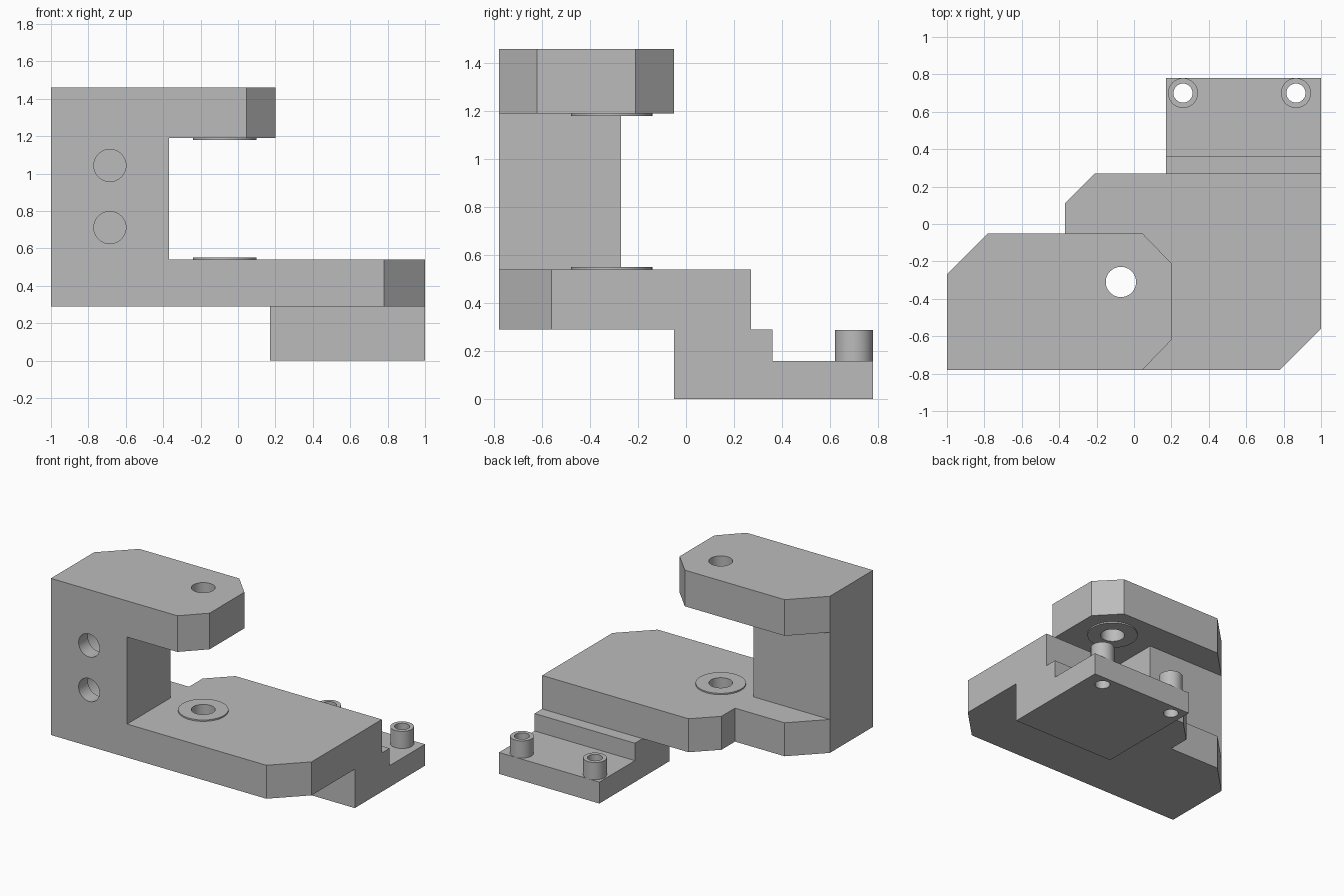
import bpy
import bmesh
from math import radians
from mathutils import Matrix, Vector

cube = bpy.data.objects.get("Cube")
if cube:
    bpy.data.objects.remove(cube, do_unlink=True)

grey = bpy.data.materials.new("Machined grey")
grey.use_nodes = True
colour = (0.5, 0.5, 0.5, 1)
grey.diffuse_color = colour
grey.node_tree.nodes["Principled BSDF"].inputs["Base Color"].default_value = colour


def make_object(name, bm):
    bmesh.ops.recalc_face_normals(bm, faces=bm.faces)
    mesh = bpy.data.meshes.new(name)
    bm.to_mesh(mesh)
    bm.free()
    mesh.materials.append(grey)
    obj = bpy.data.objects.new(name, mesh)
    bpy.context.collection.objects.link(obj)
    return obj


def prism(name, points, offset):
    """Extrude a closed 3D outline along an offset."""
    bm = bmesh.new()
    face = bm.faces.new([bm.verts.new(p) for p in points])
    result = bmesh.ops.extrude_face_region(bm, geom=[face], use_keep_orig=True)
    verts = [v for v in result["geom"] if isinstance(v, bmesh.types.BMVert)]
    bmesh.ops.translate(bm, verts=verts, vec=offset)
    return make_object(name, bm)


def slab(name, outline, bottom, top):
    return prism(name, [(x, y, bottom) for x, y in outline], (0, 0, top - bottom))


def rod(name, start, end, radius):
    """Cylinder between two points."""
    start, end = Vector(start), Vector(end)
    axis = end - start
    turn = axis.to_track_quat("Z", "Y").to_matrix().to_4x4()
    bm = bmesh.new()
    bmesh.ops.create_cone(bm, cap_ends=True, segments=48, radius1=radius, radius2=radius,
                          depth=axis.length,
                          matrix=Matrix.Translation((start + end) / 2) @ turn)
    return make_object(name, bm)


def combine(target, other, operation):
    """Apply a boolean and discard the second solid."""
    mod = target.modifiers.new("Combine", "BOOLEAN")
    mod.operation, mod.solver, mod.object = operation, "EXACT", other
    bpy.context.view_layer.objects.active = target
    bpy.ops.object.modifier_apply(modifier=mod.name)
    bpy.data.objects.remove(other, do_unlink=True)


def smooth(obj):
    bpy.ops.object.select_all(action="DESELECT")
    obj.select_set(True)
    bpy.context.view_layer.objects.active = obj
    bpy.ops.object.shade_smooth_by_angle(angle=radians(30))


# Main dimensions
front, shelf_low, shelf_top, arm_low, arm_top = -0.78, 0.29, 0.54, 1.19, 1.46
column_back = -0.27

# Lower shelf with chamfered corners
body = slab("clamp_body", [(-1, front), (0.78, front), (1, -0.56), (1, 0.27), (-0.21, 0.27),
                           (-0.37, 0.11), (-0.37, -0.05), (-0.78, -0.05), (-1, -0.27)],
            shelf_low, shelf_top)

# Upright column, upper arm and stepped rear foot
column = slab("column", [(-1, front), (-0.37, front), (-0.37, column_back), (-1, column_back)],
              shelf_top, arm_low)
arm = slab("upper_arm", [(-1, front), (0.045, front), (0.2, -0.62), (0.2, -0.21),
                         (0.045, -0.05), (-0.78, -0.05), (-1, -0.27)], arm_low, arm_top)
step = [(-0.05, 0), (0.78, 0), (0.78, 0.16), (0.36, 0.16), (0.36, shelf_low), (-0.05, shelf_low)]
foot = prism("rear_foot", [(0.17, y, z) for y, z in step], (0.83, 0, 0))
for part in (column, arm, foot):
    combine(body, part, "UNION")

# Column bolt holes, counterbored from the back
for z in (0.711, 1.043):
    combine(body, rod("bolt_hole", (-0.685, -0.9, z), (-0.685, -0.5, z), 0.086), "DIFFERENCE")
    combine(body, rod("counterbore", (-0.685, -0.67, z), (-0.685, column_back, z), 0.167),
            "DIFFERENCE")

# Vertical bore through arm and shelf
bore = (-0.07, -0.31)
combine(body, rod("bore", (*bore, 0.2), (*bore, 1.6), 0.081), "DIFFERENCE")

# Hollow locating pegs on the foot
pegs = [(0.262, 0.7), (0.866, 0.7)]
for x, y in pegs:
    combine(body, rod("peg_hole", (x, y, -0.1), (x, y, 0.4), 0.051), "DIFFERENCE")
smooth(body)


def ring(name, centre, bottom, top, outer, inner):
    obj = rod(name, (*centre, bottom), (*centre, top), outer)
    combine(obj, rod("ring_hole", (*centre, bottom - 0.1), (*centre, top + 0.1), inner),
            "DIFFERENCE")
    smooth(obj)


for side, centre in zip(("right", "left"), pegs):
    ring("peg_" + side, centre, 0.16, 0.288, 0.08, 0.051)

# Raised bosses around the bore
ring("lower_boss", bore, shelf_top, shelf_top + 0.01, 0.17, 0.081)
ring("upper_boss", bore, arm_low - 0.01, arm_low, 0.17, 0.081)
